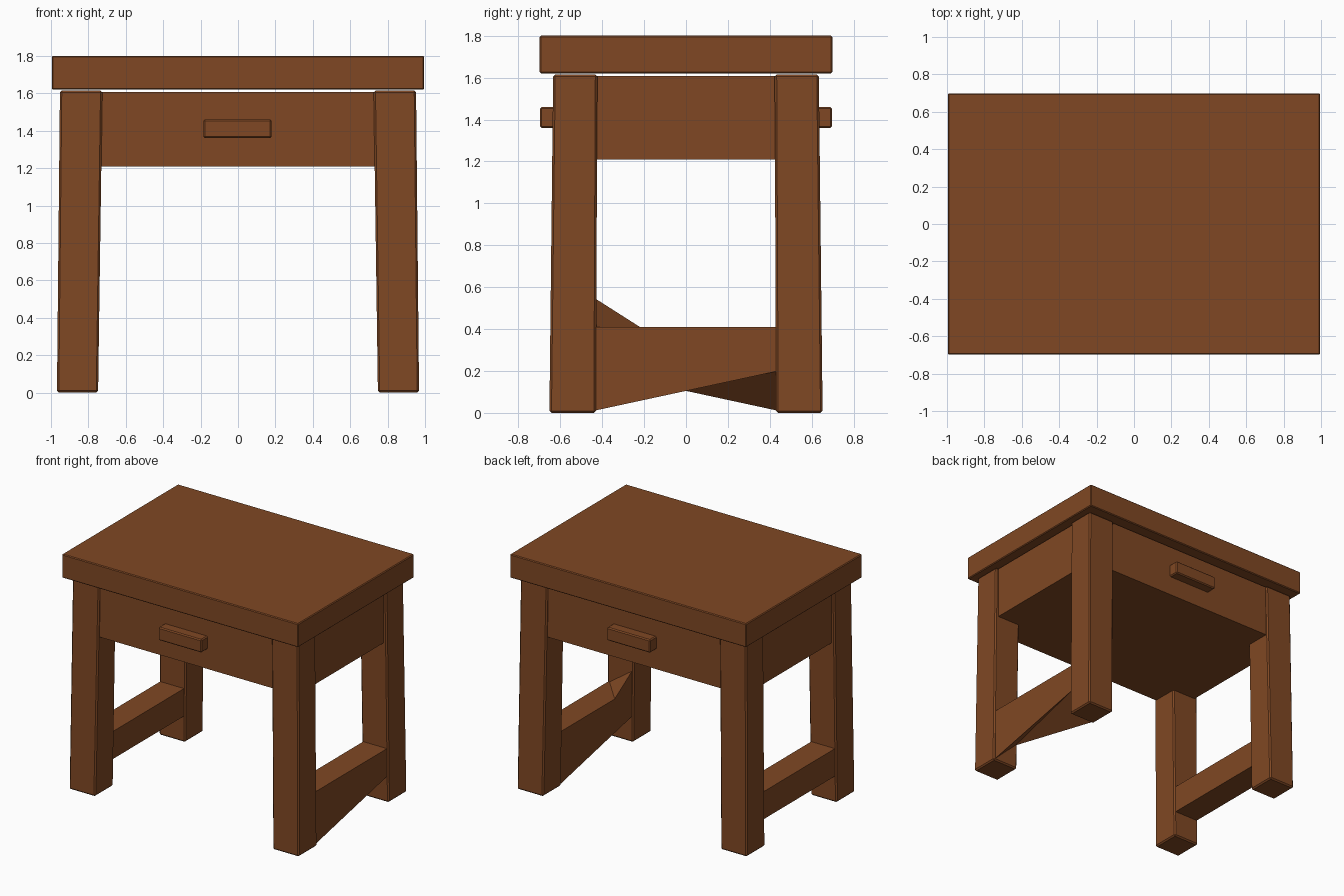
import bpy

if "Cube" in bpy.data.objects:
    bpy.data.objects.remove(bpy.data.objects["Cube"])

wood = bpy.data.materials.new("brown_wood")
wood.diffuse_color = (0.215, 0.064, 0.017, 1)
wood.use_nodes = True
wood.node_tree.nodes["Principled BSDF"].inputs["Base Color"].default_value = wood.diffuse_color

BOX_FACES = [(0, 3, 2, 1), (4, 5, 6, 7), (0, 1, 5, 4),
             (1, 2, 6, 5), (2, 3, 7, 6), (3, 0, 4, 7)]


def solid(name, verts, faces, bevel=0.0):
    mesh = bpy.data.meshes.new(name)
    mesh.from_pydata(verts, [], faces)
    mesh.materials.append(wood)
    obj = bpy.data.objects.new(name, mesh)
    bpy.context.collection.objects.link(obj)
    if bevel:
        mod = obj.modifiers.new("edge", 'BEVEL')
        mod.width = bevel
        mod.segments = 1
    return obj


def ring(x0, x1, y0, y1, z):
    return [(x0, y0, z), (x1, y0, z), (x1, y1, z), (x0, y1, z)]


def box(name, x0, x1, y0, y1, z0, z1, bevel=0.0):
    return solid(name, ring(x0, x1, y0, y1, z0) + ring(x0, x1, y0, y1, z1), BOX_FACES, bevel)


def span(a, b, side):
    return sorted((a * side, b * side))


# Table top and closed drawer box
box("table_top", -0.995, 0.995, -0.698, 0.698, 1.62, 1.80, 0.006)
box("drawer_box", -0.93, 0.93, -0.622, 0.622, 1.21, 1.608)

# Four slightly splayed legs
for sx, xname in ((-1, "left"), (1, "right")):
    for sy, yname in ((-1, "front"), (1, "back")):
        low = ring(*span(0.748, 0.968, sx), *span(0.43, 0.652, sy), 0)
        high = ring(*span(0.725, 0.952, sx), *span(0.423, 0.634, sy), 1.615)
        solid(f"{yname}_{xname}_leg", low + high, BOX_FACES, 0.01)

# Handles on front and back
for sy, yname in ((-1, "front"), (1, "back")):
    box(f"{yname}_handle", -0.185, 0.18, *span(0.61, 0.697, sy), 1.36, 1.46, 0.008)

# Left stretcher is straight
box("left_stretcher", -0.955, -0.755, -0.44, 0.44, 0.2, 0.41)

# Right stretcher has a twisted underside
xi, xo, y = 0.755, 0.955, 0.44
under = [(xi, -y, 0.2), (xo, -y, 0.01), (xo, y, 0.2), (xi, y, 0.01)]
solid("right_stretcher", under + ring(xi, xo, -y, y, 0.41),
      [(0, 3, 2), (0, 2, 1)] + BOX_FACES[1:])

# Small brace on the inner side of the right stretcher
solid("stretcher_brace",
      [(xi, -y, 0.55), (xi, -0.22, 0.41), (xo, -y, 0.41), (xi, -y, 0.41)],
      [(0, 1, 2), (0, 3, 1), (0, 2, 3), (1, 3, 2)])
